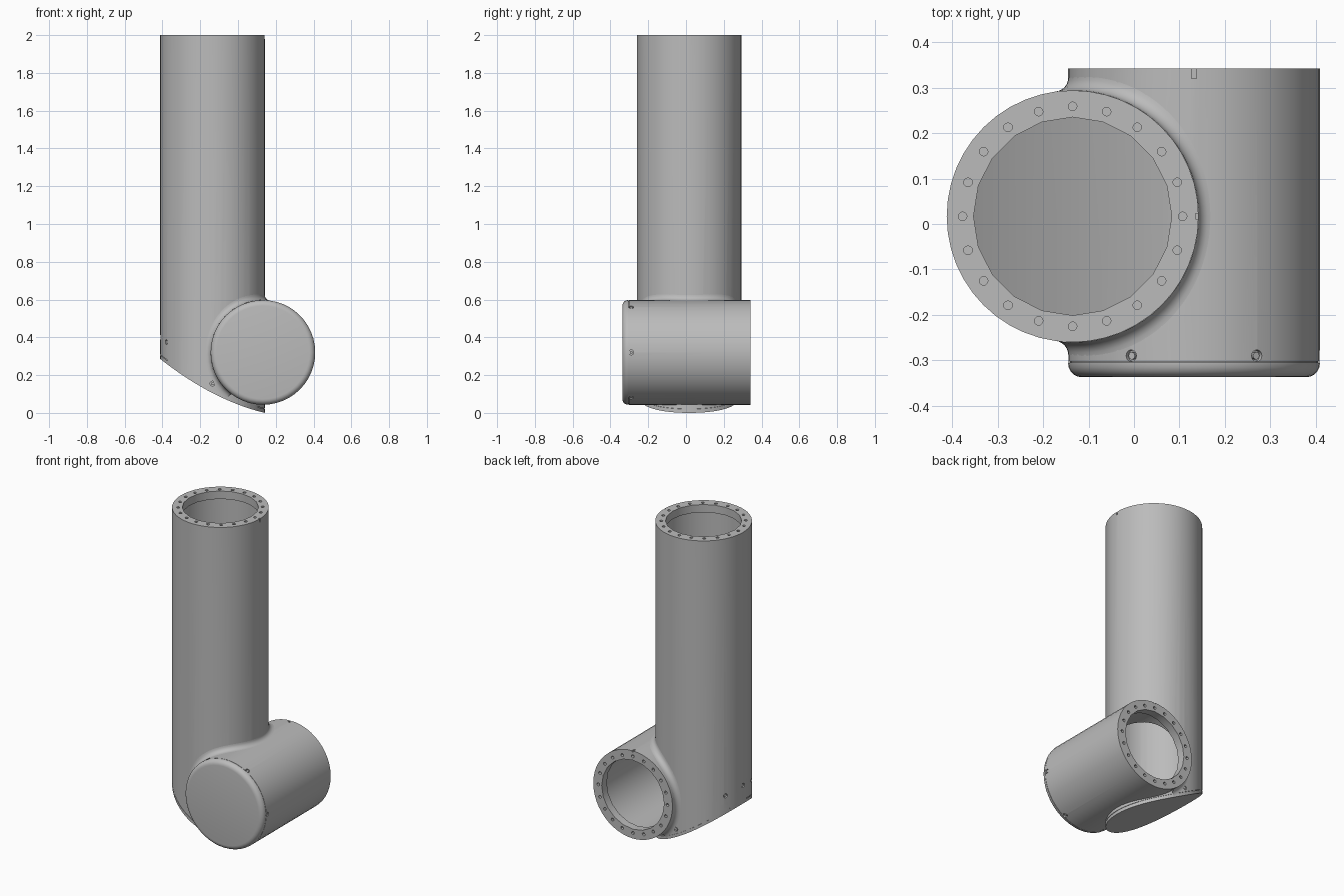
import bpy, bmesh
from math import sin, cos, pi, radians, sqrt, acos
from mathutils import Vector, Matrix

cube = bpy.data.objects.get("Cube")
if cube:
    bpy.data.objects.remove(cube)

R, BORE, LIP = 0.277, 0.255, 0.218      # outer, inner and rim opening radii
UP = Vector((-0.135, 0.017, 0))         # upright tube axis
SIDE = Vector((0.132, 0, 0.32))         # cross tube axis
TO_BACK = Matrix.Rotation(radians(-90), 4, 'X')   # local z becomes +y

grey = bpy.data.materials.new("Plain grey")
grey.use_nodes = True
colour = (0.5, 0.5, 0.5, 1)
grey.diffuse_color = colour
grey.node_tree.nodes["Principled BSDF"].inputs["Base Color"].default_value = colour


def finish(name, bm, fix=True):
    if fix:
        bmesh.ops.recalc_face_normals(bm, faces=bm.faces[:])
    mesh = bpy.data.meshes.new(name)
    bm.to_mesh(mesh)
    bm.free()
    mesh.materials.append(grey)
    obj = bpy.data.objects.new(name, mesh)
    bpy.context.collection.objects.link(obj)
    return obj


def lathe(name, profile, matrix, sides=48):
    """Closed solid turned from (radius, height) points."""
    bm = bmesh.new()
    rings = [[bm.verts.new(matrix @ Vector((r * cos(2 * pi * i / sides), r * sin(2 * pi * i / sides), h)))
              for i in range(sides)] for r, h in profile]
    for a, b in zip(rings, rings[1:]):
        for i in range(sides):
            j = (i + 1) % sides
            bm.faces.new((a[i], a[j], b[j], b[i]))
    bm.faces.new(rings[0])
    bm.faces.new(rings[-1])
    return finish(name, bm)


def combine(obj, other, operation):
    """Apply a boolean and throw the second solid away."""
    mod = obj.modifiers.new("Combine", 'BOOLEAN')
    mod.operation, mod.object, mod.solver = operation, other, 'EXACT'
    bpy.ops.object.select_all(action='DESELECT')
    bpy.context.view_layer.objects.active = obj
    obj.select_set(True)
    bpy.ops.object.modifier_apply(modifier=mod.name)
    bpy.data.objects.remove(other)


def smooth(obj):
    bpy.ops.object.select_all(action='DESELECT')
    bpy.context.view_layer.objects.active = obj
    obj.select_set(True)
    bpy.ops.object.shade_smooth_by_angle(angle=radians(30))


def sole(x):
    """Height of the curved underside."""
    u = (x - UP.x) / R
    return 0.105 - 0.143 * u + 0.038 * u * u


def band(low, high):
    """Slab following the underside between two height offsets."""
    xs = [UP.x + 0.33 * (i / 10 - 1) for i in range(21)]
    outline = [(x, sole(x) + high) for x in xs] + [(x, sole(x) + low) for x in reversed(xs)]
    bm = bmesh.new()
    face = bm.faces.new([bm.verts.new((x, -0.4, z)) for x, z in outline])
    out = bmesh.ops.extrude_face_region(bm, geom=[face], use_keep_orig=True)
    moved = [v for v in out["geom"] if isinstance(v, bmesh.types.BMVert)]
    bmesh.ops.translate(bm, verts=moved, vec=(0, 0.8, 0))
    return finish("band", bm)


def gather(parts):
    """Join small solids into one object."""
    bm = bmesh.new()
    for p in parts:
        bm.from_mesh(p.data)
        bpy.data.objects.remove(p)
    return finish("gathered", bm)


up = Matrix.Translation(UP)
side = Matrix.Translation(SIDE) @ TO_BACK

# Upright tube with curved underside and a fine seam above the bottom cover
body = lathe("elbow_body", [(R, -0.1), (R, 2)], up)
combine(body, band(-0.5, 0), 'DIFFERENCE')
seam = lathe("seam", [(0.3, -0.1), (0.3, 0.6)], up)
combine(seam, lathe("core", [(R - 0.004, -0.2), (R - 0.004, 0.7)], up), 'DIFFERENCE')
combine(seam, band(0.02, 0.023), 'INTERSECT')
combine(body, seam, 'DIFFERENCE')

# Cross tube with rounded front cap and cap seam
corner = [(R - 0.03 + 0.03 * sin(a), -0.307 - 0.03 * cos(a)) for a in [k * pi / 10 for k in range(6)]]
groove = [(R, -0.305), (R - 0.004, -0.305), (R - 0.004, -0.303), (R, -0.303)]
combine(body, lathe("cross_tube", corner + groove + [(R, 0.342)], side), 'UNION')

# Hollow interiors, narrowing at each bolted rim
upright_bore = lathe("upright_bore", [(BORE, -0.1), (BORE, 1.95)], up)
combine(upright_bore, band(-0.5, 0.03), 'DIFFERENCE')
combine(body, upright_bore, 'DIFFERENCE')
combine(body, lathe("cross_bore", [(BORE, -0.31), (BORE, 0.292)], side), 'DIFFERENCE')
for m, end in ((up, 2), (side, 0.342)):
    combine(body, lathe("rim_opening", [(LIP, end - 0.08), (LIP, end + 0.02)], m, 20), 'DIFFERENCE')

# Bolt holes around both rims
holes = []
for m, end in ((up, 2), (side, 0.342)):
    for i in range(20):
        a = 2 * pi * i / 20
        spot = m @ Matrix.Translation((0.242 * cos(a), 0.242 * sin(a), 0))
        holes.append(lathe("hole", [(0.0095, end - 0.025), (0.0095, end + 0.02)], spot, 12))
combine(body, gather(holes), 'DIFFERENCE')

# Screws around the front cap and around the bottom cover
screws = [side @ Matrix.Rotation(i * pi / 3, 4, 'Z') @ Matrix.Translation((0, 0, -0.29)) for i in range(6)]
for angle, height in ((90, 0.155), (152, 0.375), (180, 0.4), (208, 0.375), (270, 0.155)):
    screws.append(up @ Matrix.Translation((0, 0, height)) @ Matrix.Rotation(radians(angle), 4, 'Z'))
outward = Matrix.Rotation(pi / 2, 4, 'Y')
pockets = [lathe("pocket", [(0.013, R - 0.012), (0.013, R + 0.02)], m @ outward, 16) for m in screws]
combine(body, gather(pockets), 'DIFFERENCE')
heads = gather([lathe("head", [(0.008, R - 0.014), (0.008, R - 0.003)], m @ outward, 12) for m in screws])
heads.name = "screw_heads"
smooth(heads)

# Alignment notches at the rims
for spot, size in (((0.132, 0.335, 0.6), (0.012, 0.03, 0.02)), ((0.142, 0.017, 1.995), (0.014, 0.012, 0.03))):
    bm = bmesh.new()
    bmesh.ops.create_cube(bm, size=1, matrix=Matrix.Translation(spot) @ Matrix.Diagonal((*size, 1)))
    combine(body, finish("notch", bm), 'DIFFERENCE')
smooth(body)

# Rolling-ball fillet where the two tubes meet
ball = 0.03
q = R + ball
start = acos((UP.x + q - SIDE.x) / q)
span = radians(233) - start
bm = bmesh.new()
rows = []
for k in range(-32, 33):
    u = k / 32
    phi = start + span * u * u
    x, z = SIDE.x + q * cos(phi), SIDE.z + q * sin(phi)
    y = sqrt(max(0, q * q - (x - UP.x) ** 2)) * (1 if u > 0 else -1)
    centre = Vector((x, UP.y + y, z))
    n_up = Vector((x - UP.x, y, 0)).normalized()
    n_side = Vector((cos(phi), 0, sin(phi)))
    rows.append([bm.verts.new(centre - ball * n_up.slerp(n_side, j / 6)) for j in range(7)])
for a, b in zip(rows, rows[1:]):
    for j in range(6):
        bm.faces.new((a[j], a[j + 1], b[j + 1], b[j]))
bm.normal_update()
bm.faces.ensure_lookup_table()
if bm.faces[len(bm.faces) // 2 + 3].normal.z < 0:
    bmesh.ops.reverse_faces(bm, faces=bm.faces[:])
smooth(finish("joint_fillet", bm, fix=False))
